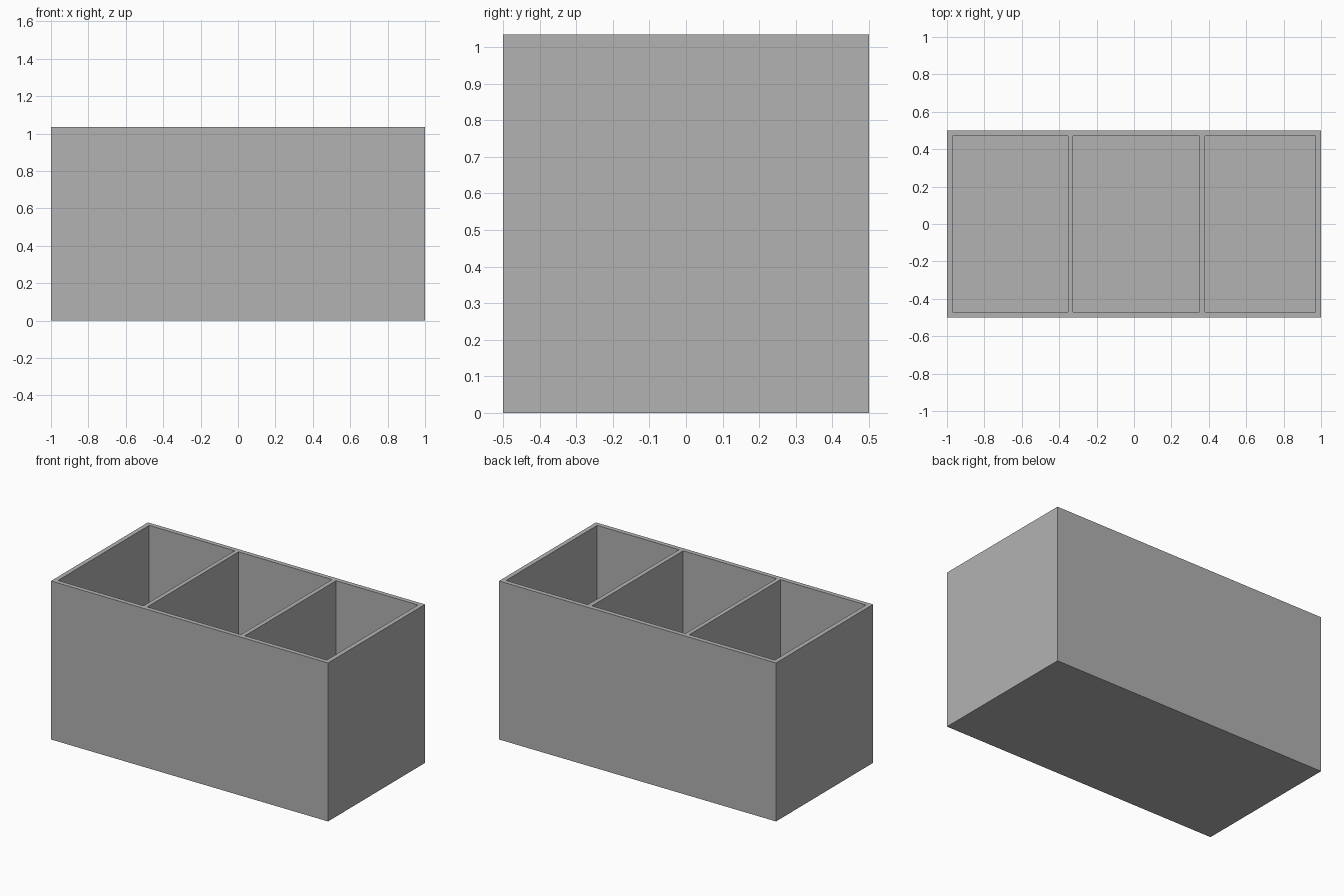
import bpy
import bmesh

cube = bpy.data.objects.get("Cube")
if cube:
    bpy.data.objects.remove(cube, do_unlink=True)

HEIGHT, FLOOR = 1.034, 0.03
HALF_X, HALF_Y = 1.0, 0.5
INNER_Y = 0.47
# Left and right limits of each compartment
CELLS = [(-0.97, -0.353), (-0.325, 0.35), (0.379, 0.97)]

grey = bpy.data.materials.new("plain grey")
grey.use_nodes = True
colour = (0.448, 0.448, 0.448, 1)
grey.diffuse_color = colour
grey.node_tree.nodes["Principled BSDF"].inputs["Base Color"].default_value = colour

bm = bmesh.new()


def grid_columns():
    xs = [-HALF_X] + [x for cell in CELLS for x in cell] + [HALF_X]
    return list(zip(xs, xs[1:]))


def face(points):
    bm.faces.new([bm.verts.new(p) for p in points])


def ring_walls(x0, x1, y, z0, z1, inward):
    corners = [(x0, -y), (x1, -y), (x1, y), (x0, y)]
    for (ax, ay), (bx, by) in zip(corners, corners[1:] + corners[:1]):
        quad = [(ax, ay, z0), (bx, by, z0), (bx, by, z1), (ax, ay, z1)]
        face(quad[::-1] if inward else quad)


def level(x0, x1, y0, y1, z, down=False):
    quad = [(x0, y0, z), (x1, y0, z), (x1, y1, z), (x0, y1, z)]
    face(quad[::-1] if down else quad)


# Outer shell and underside
ring_walls(-HALF_X, HALF_X, HALF_Y, 0, HEIGHT, False)
level(-HALF_X, HALF_X, -HALF_Y, HALF_Y, 0, down=True)

# Compartment walls and floors
for x0, x1 in CELLS:
    ring_walls(x0, x1, INNER_Y, FLOOR, HEIGHT, True)
    level(x0, x1, -INNER_Y, INNER_Y, FLOOR)

# Top rim and divider tops, split to share corners with the walls
for i, (x0, x1) in enumerate(grid_columns()):
    level(x0, x1, -HALF_Y, -INNER_Y, HEIGHT)
    level(x0, x1, INNER_Y, HALF_Y, HEIGHT)
    if i % 2 == 0:
        level(x0, x1, -INNER_Y, INNER_Y, HEIGHT)

# Weld, then merge the flat rim strips into clean surfaces
bmesh.ops.remove_doubles(bm, verts=bm.verts, dist=0.0001)
bmesh.ops.recalc_face_normals(bm, faces=bm.faces)

mesh = bpy.data.meshes.new("divided_box")
bm.to_mesh(mesh)
bm.free()
mesh.materials.append(grey)
box = bpy.data.objects.new("divided_box", mesh)
bpy.context.collection.objects.link(box)
